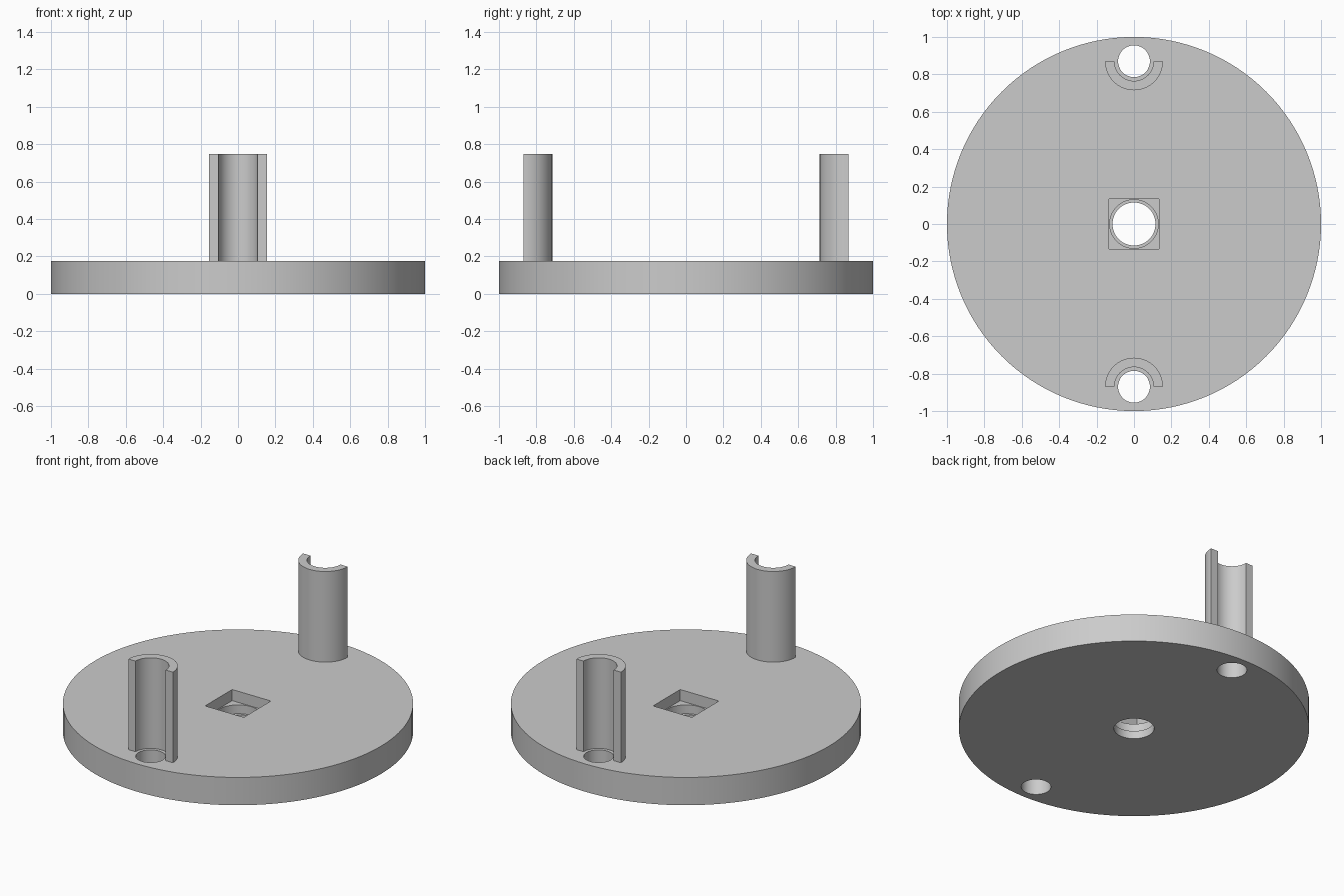
import bpy, bmesh
from math import pi, sin, cos

if "Cube" in bpy.data.objects:
    bpy.data.objects.remove(bpy.data.objects["Cube"], do_unlink=True)

DISC_TOP, POST_TOP, PIN_Y = 0.175, 0.746, 0.87

grey = bpy.data.materials.new("plain_grey")
grey.use_nodes = True
grey.diffuse_color = (0.6, 0.6, 0.6, 1)
grey.node_tree.nodes["Principled BSDF"].inputs["Base Color"].default_value = (0.6, 0.6, 0.6, 1)


def prism(name, outline, z0, z1):
    """Extrude a flat outline from z0 up to z1."""
    bm = bmesh.new()
    face = bm.faces.new([bm.verts.new((x, y, z0)) for x, y in outline])
    ext = bmesh.ops.extrude_face_region(bm, geom=[face])
    top = [g for g in ext["geom"] if isinstance(g, bmesh.types.BMVert)]
    bmesh.ops.translate(bm, verts=top, vec=(0, 0, z1 - z0))
    bmesh.ops.recalc_face_normals(bm, faces=bm.faces)
    mesh = bpy.data.meshes.new(name)
    bm.to_mesh(mesh)
    bm.free()
    mesh.materials.append(grey)
    obj = bpy.data.objects.new(name, mesh)
    bpy.context.collection.objects.link(obj)
    return obj


def arc(radius, start, end, steps, cy=0):
    angles = [start + (end - start) * i / steps for i in range(steps + 1)]
    return [(radius * cos(a), cy + radius * sin(a)) for a in angles]


def circle(radius, steps, cy=0):
    return arc(radius, 0, 2 * pi, steps, cy)[:-1]


def smooth(obj):
    bpy.ops.object.select_all(action='DESELECT')
    obj.select_set(True)
    bpy.context.view_layer.objects.active = obj
    bpy.ops.object.shade_smooth_by_angle(angle=pi / 6)


def cut(obj, cutter):
    cutter.hide_render = True
    mod = obj.modifiers.new("cut", 'BOOLEAN')
    mod.operation, mod.solver, mod.object = 'DIFFERENCE', 'EXACT', cutter
    bpy.context.view_layer.objects.active = obj
    bpy.ops.object.modifier_apply(modifier=mod.name)
    bpy.data.objects.remove(cutter, do_unlink=True)


# Base disc with a stepped centre opening: bore, round seat, square pocket
disc = prism("base_disc", circle(1, 128), 0, DISC_TOP)
s = 0.135
cut(disc, prism("bore_cutter", circle(0.115, 64), -0.1, 0.3))
cut(disc, prism("seat_cutter", circle(0.13, 64), 0.05, 0.3))
cut(disc, prism("pocket_cutter", [(-s, -s), (s, -s), (s, s), (-s, s)], 0.105, 0.3))

# Pin hole and half-tube post at the front and back, open side outwards
for side, label in ((-1, "front"), (1, "back")):
    y = side * PIN_Y
    cut(disc, prism("pin_cutter", circle(0.085, 48, y), -0.1, 0.3))
    outer = arc(0.155, 0, -side * pi, 32, y)
    inner = arc(0.105, -side * pi, 0, 32, y)
    smooth(prism(label + "_half_tube_post", outer + inner, DISC_TOP, POST_TOP))

smooth(disc)
